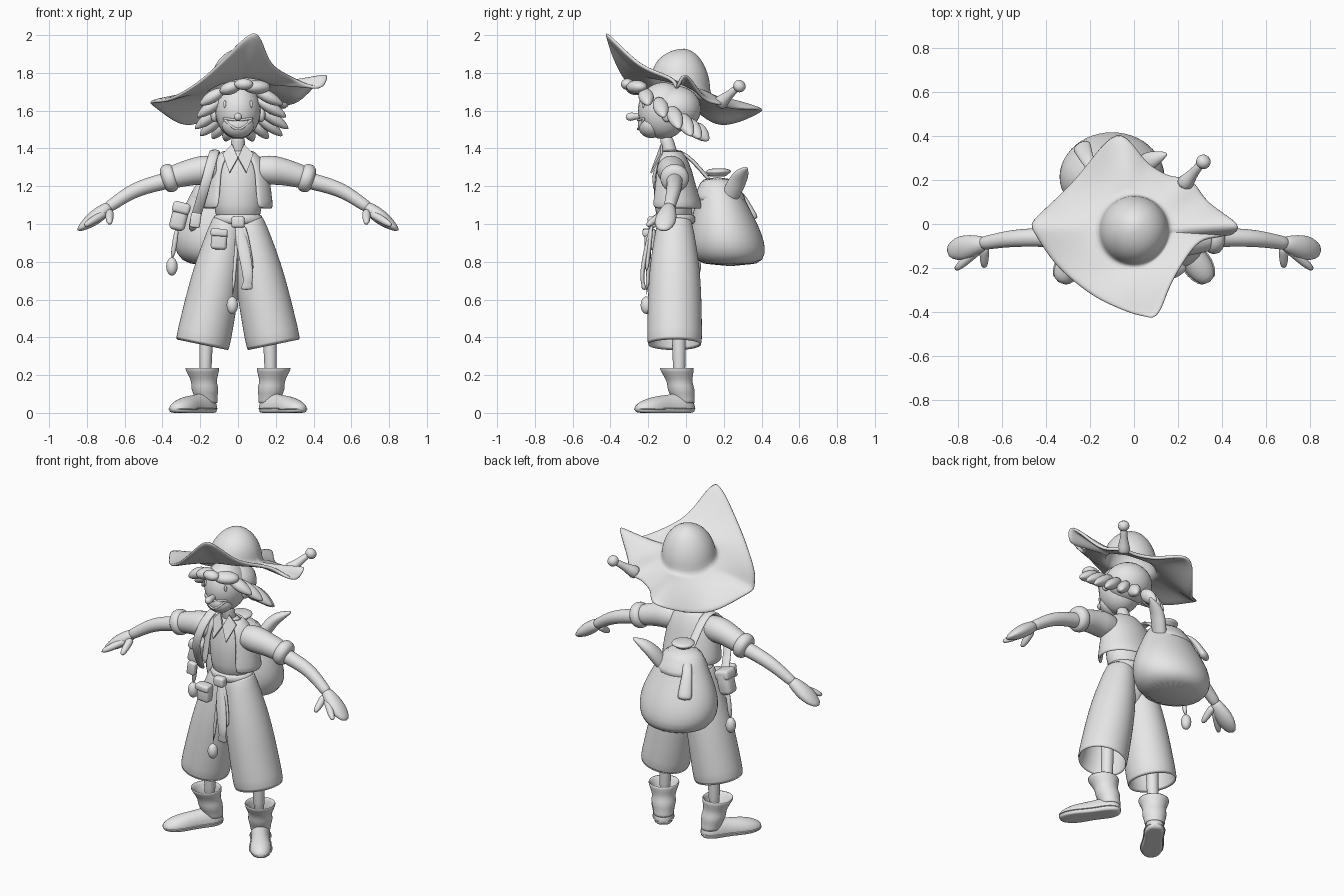
import bpy, bmesh, math
from mathutils import Vector, Matrix, Euler

if "Cube" in bpy.data.objects:
    bpy.data.objects.remove(bpy.data.objects["Cube"], do_unlink=True)

grey = (.8, .8, .8, 1)
clay = bpy.data.materials.new("light_grey")
clay.use_nodes = True
clay.diffuse_color = grey
clay.node_tree.nodes["Principled BSDF"].inputs["Base Color"].default_value = grey

ACROSS, DEPTH = Vector((1, 0, 0)), Vector((0, 1, 0))


def finish(name, bm, mirror=False, thick=0, subdivide=0, smooth=True):
    """Turn a bmesh into a named object with its modifiers."""
    bmesh.ops.recalc_face_normals(bm, faces=bm.faces)
    for face in bm.faces:
        face.smooth = smooth
    mesh = bpy.data.meshes.new(name)
    bm.to_mesh(mesh)
    bm.free()
    mesh.materials.append(clay)
    obj = bpy.data.objects.new(name, mesh)
    bpy.context.collection.objects.link(obj)
    if mirror:
        modifier = obj.modifiers.new("mirror", 'MIRROR')
        modifier.use_mirror_merge = False
    if thick:
        modifier = obj.modifiers.new("thickness", 'SOLIDIFY')
        modifier.thickness = thick
        modifier.offset = 0
    if subdivide:
        modifier = obj.modifiers.new("smooth", 'SUBSURF')
        modifier.levels = modifier.render_levels = subdivide


def locate(values, t):
    """Index and fraction of position t (nought to one) along a list."""
    spot = t * (len(values) - 1)
    index = max(0, min(int(spot), len(values) - 2))
    return index, spot - index


def mix(values, t):
    """Straight interpolation along a list of numbers."""
    if len(values) == 1:
        return values[0]
    i, f = locate(values, t)
    return values[i] + (values[i + 1] - values[i]) * f


def curve(points, t):
    """Smooth interpolation through a list of points."""
    points = [Vector(p) for p in points]
    i, f = locate(points, t)
    here, there = points[i], points[i + 1]
    before = points[i - 1] if i > 0 else 2 * here - there
    after = points[i + 2] if i + 2 < len(points) else 2 * there - here
    bend = 2 * before - 5 * here + 4 * there - after
    twist = 3 * here - before - 3 * there + after
    return here + ((there - before) * f + bend * f ** 2 + twist * f ** 3) / 2


def bridge(bm, rings, closed=True):
    for low, high in zip(rings, rings[1:]):
        count = len(low)
        for i in range(count if closed else count - 1):
            j = (i + 1) % count
            bm.faces.new((low[i], low[j], high[j], high[i]))


def sweep(name, path, radii, flat=(1,), side=None, sides=16, caps=True, gap=0, floor=None, **options):
    """Skin rings along a path; they lie level unless a side direction is given."""
    bm = bmesh.new()
    count = len(radii) if len(path) == 2 else 9
    steps = [k / (count - 1) for k in range(count)]
    centres = [curve(path, t) for t in steps]
    rings = []
    for k, t in enumerate(steps):
        a, b = ACROSS, DEPTH
        if side:
            heading = (centres[min(k + 1, count - 1)] - centres[max(k - 1, 0)]).normalized()
            a = (side - heading * side.dot(heading)).normalized()
            b = heading.cross(a)
        radius = mix(radii, t)
        ring = []
        for i in range(sides):
            turn = i / (sides - 1) if gap else i / sides
            angle = gap - math.pi / 2 + (math.tau - 2 * gap) * turn
            p = centres[k] + radius * (a * math.cos(angle) + b * math.sin(angle) * mix(flat, t))
            if floor is not None:
                p.z = max(p.z, floor)
            ring.append(bm.verts.new(p))
        rings.append(ring)
    bridge(bm, rings, closed=not gap)
    if caps:
        bm.faces.new(rings[0])
        bm.faces.new(rings[-1])
    finish(name, bm, subdivide=1, **options)


def placed(centre, size, turn):
    """Matrix from a position, a size and angles in degrees."""
    spin = Euler([math.radians(angle) for angle in turn]).to_matrix().to_4x4()
    return Matrix.Translation(centre) @ spin @ Matrix.Diagonal((*size, 1))


def ball(name, centre, radii, turn=(0, 0, 0), **options):
    bm = bmesh.new()
    bmesh.ops.create_uvsphere(bm, u_segments=24, v_segments=16, radius=1, matrix=placed(centre, radii, turn))
    finish(name, bm, **options)


def box(name, centre, size, turn=(0, 0, 0)):
    bm = bmesh.new()
    bmesh.ops.create_cube(bm, size=1, matrix=placed(centre, size, turn))
    bmesh.ops.bevel(bm, geom=bm.edges[:], offset=min(size) * .3, segments=3, affect='EDGES', profile=.5)
    finish(name, bm)


# Hat: a wavy four-cornered brim flowing into a round crown, with a stalk on the edge
outline = [(-.48, 0, 1.645), (-.36, -.18, 1.66), (-.21, -.31, 1.75), (-.08, -.38, 1.87), (.04, -.42, 1.99),
           (.11, -.41, 2), (.18, -.25, 1.85), (.3, -.08, 1.77), (.44, -.05, 1.72), (.47, 0, 1.79),
           (.34, .1, 1.66), (.26, .2, 1.63), (.16, .22, 1.62), (.06, .28, 1.61), (-.08, .41, 1.6),
           (-.28, .19, 1.52)]
outline.append(outline[0])
crown = Vector((0, -.03, 1.72))
samples = 4 * (len(outline) - 1)
bm = bmesh.new()
brim_rings, crown_rings = [[] for level in range(6)], [[] for level in range(6)]
for k in range(samples):
    rim = curve(outline, k / samples)
    outward = rim - crown
    outward.z = 0
    outward.normalize()
    for level, ring in enumerate(crown_rings):
        lift = math.radians(84 * (1 - level / 5))
        point = crown + outward * .15 * math.cos(lift) + Vector((0, .02, .2)) * math.sin(lift)
        point.z += (point.x * .15 - (point.y - crown.y) * .3) * math.cos(lift)
        ring.append(bm.verts.new(point))
    for level, ring in enumerate(brim_rings):
        t = (level + 1) / len(brim_rings)
        brim_point = point.lerp(rim, t)
        brim_point.z = point.z + (rim.z - point.z) * t ** 1.4
        ring.append(bm.verts.new(brim_point))
bridge(bm, crown_rings + brim_rings)
bm.faces.new(crown_rings[0])
finish("hat", bm, thick=.02, subdivide=1)
sweep("hat_stalk", [(.22, .17, 1.63), (.31, .28, 1.73)], (.05, .03, .02, .02), side=ACROSS)
sweep("hat_stalk_end", [(.3, .265, 1.71), (.33, .3, 1.75)], (.02, .035, .035, .02), side=ACROSS)

# Head and face
ball("head", (0, -.12, 1.6), (.12, .135, .15))
ball("jaw", (0, -.185, 1.525), (.085, .07, .07))
sweep("nose", [(0, -.22, 1.575), (0, -.32, 1.565)], (.015, .016, .018, .025, .014), side=ACROSS)
for name, corner, middle in (("smile", 1.56, 1.5), ("upper_lip", 1.56, 1.55)):
    sweep(name, [(-.08, -.22, corner), (0, -.255, middle), (.08, -.22, corner)], (.007,), side=DEPTH, sides=8)
ball("eye", (.07, -.225, 1.635), (.008, .008, .02), turn=(0, 0, 28), mirror=True)
ball("ear", (.125, -.1, 1.58), (.02, .03, .04), mirror=True)
sweep("neck", [(0, -.07, 1.32), (0, -.11, 1.48)], (.05, .036, .04))

# Hair: a cap with plump tufts from forehead to nape, shorter on the right
ball("hair_cap", (0, -.05, 1.61), (.14, .13, .12))
ball("fringe_left", (.1, -.26, 1.725), (.075, .05, .036), turn=(0, 0, 25))
ball("fringe_right", (-.04, -.27, 1.72), (.06, .05, .034), turn=(0, -20, -15))
ball("fringe_tip", (.03, -.31, 1.74), (.05, .035, .03))
roots = [(.09, -.22, 1.71), (.1, -.05, 1.6), (.04, .03, 1.53)]
tips = [(.24, -.2, 1.63), (.26, 0, 1.48), (.08, .12, 1.44)]
for side_name, reach in (("left", 1), ("right", -.85)):
    for i in range(6):
        start, end = curve(roots, i / 5), curve(tips, i / 5)
        start.x *= reach
        end.x *= reach
        sweep(f"hair_tuft_{side_name}_{i}", [start, end], (.02, .042, .045, .035, .008), flat=(.8,), side=DEPTH,
              sides=10)

# Shirt, collar, open vest and waist sash
sweep("shirt", [(0, -.06, 1), (0, -.085, 1.41)], (.12, .13, .135, .13, .045), flat=(.8, .8, .75, .6, 1))
bm = bmesh.new()
bm.faces.new([bm.verts.new(p) for p in ((.03, -.13, 1.42), (0, -.155, 1.35), (.045, -.185, 1.27), (.08, -.13, 1.37))])
finish("collar", bm, mirror=True, thick=.01, smooth=False)
sweep("vest", [(0, -.06, 1.08), (0, -.08, 1.39)], (.18, .17, .16, .15, .07), flat=(.78, .72, .65, .6, .7),
      gap=.6, sides=20, caps=False, thick=.02)
sweep("sash", [(0, -.06, .99), (0, -.06, 1.06)], (.12, .135, .135, .12), flat=(.83,))
box("sash_knot", (0, -.18, 1.01), (.07, .05, .06))
sweep("sash_tail", [(0, -.18, 1.01), (.05, -.23, .75), (.045, -.22, .65)], (.02, .035, .03, .024, .035),
      flat=(.4,))
sweep("sash_tail_short", [(.02, -.18, 1.01), (.07, -.21, .74)], (.02, .025, .02), flat=(.5,))
box("belt_pouch", (-.1, -.19, .92), (.085, .06, .11), turn=(0, 4, 0))
box("belt_pouch_flap", (-.1, -.2, .955), (.09, .06, .04), turn=(0, 4, 0))
sweep("belt_cord", [(0, -.185, 1), (-.03, -.21, .6)], (.012, .012), sides=8)
ball("belt_cord_tassel", (-.03, -.21, .57), (.03, .03, .046))

# Arms with rolled sleeves and open hands
sweep("sleeve", [(.1, -.08, 1.29), (.22, -.075, 1.28), (.36, -.06, 1.245)], (.07, .08, .07, .06),
      side=DEPTH, mirror=True)
sweep("sleeve_cuff", [(.325, -.06, 1.255), (.405, -.06, 1.23)], (.055, .078, .078, .076, .05), side=DEPTH, mirror=True)
sweep("arm", [(.34, -.06, 1.24), (.54, -.065, 1.18), (.7, -.09, 1.08)], (.046, .04, .03), side=DEPTH, mirror=True)
sweep("hand", [(.67, -.085, 1.1), (.85, -.125, .965)], (.03, .045, .058, .056, .025), flat=(1, .4), side=DEPTH,
      mirror=True)
sweep("finger", [(.7, -.11, 1.06), (.815, -.21, .99)], (.025, .022, .022, .012), side=DEPTH, sides=10, mirror=True)
sweep("thumb", [(.68, -.1, 1.07), (.68, -.2, 1)], (.025, .022, .022, .012), side=ACROSS, sides=10, mirror=True)

# Wide trousers, open at the hem
sweep("trouser_leg", [(.05, -.06, 1.03), (.19, -.06, .355)], (.075, .1, .12, .13, .135, .14), flat=(1.1, 1),
      side=ACROSS, sides=24, caps=False, thick=.015, mirror=True)
ball("trouser_seat", (0, -.055, .88), (.11, .1, .12))

# Shins and boots, toes turned out
sweep("shin", [(.175, -.035, .13), (.165, -.04, .55)], (.034, .034, .045), mirror=True)
sweep("boot_shaft", [(.165, -.01, .05), (.19, -.05, .24)], (.055, .055, .07, .06, .075, .09), caps=False,
      thick=.012, mirror=True)
heel, toe = Vector((.13, .04, .025)), Vector((.345, -.265, .02))
turned_out = (toe - heel).cross(Vector((0, 0, 1)))
widths = (.03, .06, .058, .055, .06, .066, .06, .03)
sweep("boot_foot", [heel, toe], widths, flat=(1.2, 1.5, 1.3, .9, .7), side=turned_out, floor=0, mirror=True)
sweep("boot_sole", [heel, toe], [width + .006 for width in widths], flat=(.1,), side=turned_out, floor=0, mirror=True)

# Bottom-heavy satchel on the back with flap, cap, latch and a curved horn
bag_top = Vector((-.1, .165, 1.25))
sweep("bag", [(-.1, .235, .775), bag_top], (.17, .23, .245, .235, .21, .175, .14, .1), flat=(.92, .8, .76, .85),
      sides=24)
sweep("bag_flap", [(-.1, .185, 1.1), bag_top], (.18, .16, .125, .07), flat=(.82, .9))
sweep("bag_cap", [bag_top, (-.1, .175, 1.295)], (.05, .05, .07, .07, .04))
sweep("bag_latch", [(-.17, .23, 1.2), (-.21, .29, 1.15), (-.24, .36, 1.02)], (.024, .03, .045), flat=(.55,),
      side=Vector((.9, .5, 0)))
sweep("bag_horn", [(-.01, .22, 1.12), (.06, .28, 1.24), (.15, .32, 1.3)], (.045, .05, .04, .008), flat=(.75,),
      side=DEPTH)

# Shoulder strap with side pouch, buckle and hanging cord
sweep("strap", [(-.12, .15, 1.2), (-.12, 0, 1.37), (-.13, -.11, 1.37), (-.175, -.18, 1.2), (-.25, 0, .95)],
      (.028,), flat=(.4,), side=ACROSS, sides=10)
box("strap_buckle", (-.225, -.14, 1.02), (.055, .035, .08), turn=(0, 8, 0))
box("side_pouch", (-.31, .04, 1.04), (.085, .09, .15), turn=(0, 14, 0))
box("side_pouch_flap", (-.3, .035, 1.085), (.095, .1, .06), turn=(0, 14, 0))
sweep("side_cord", [(-.32, .04, 1), (-.35, .05, .8)], (.016, .016), sides=8)
ball("side_cord_tassel", (-.35, .05, .775), (.03, .03, .048))
